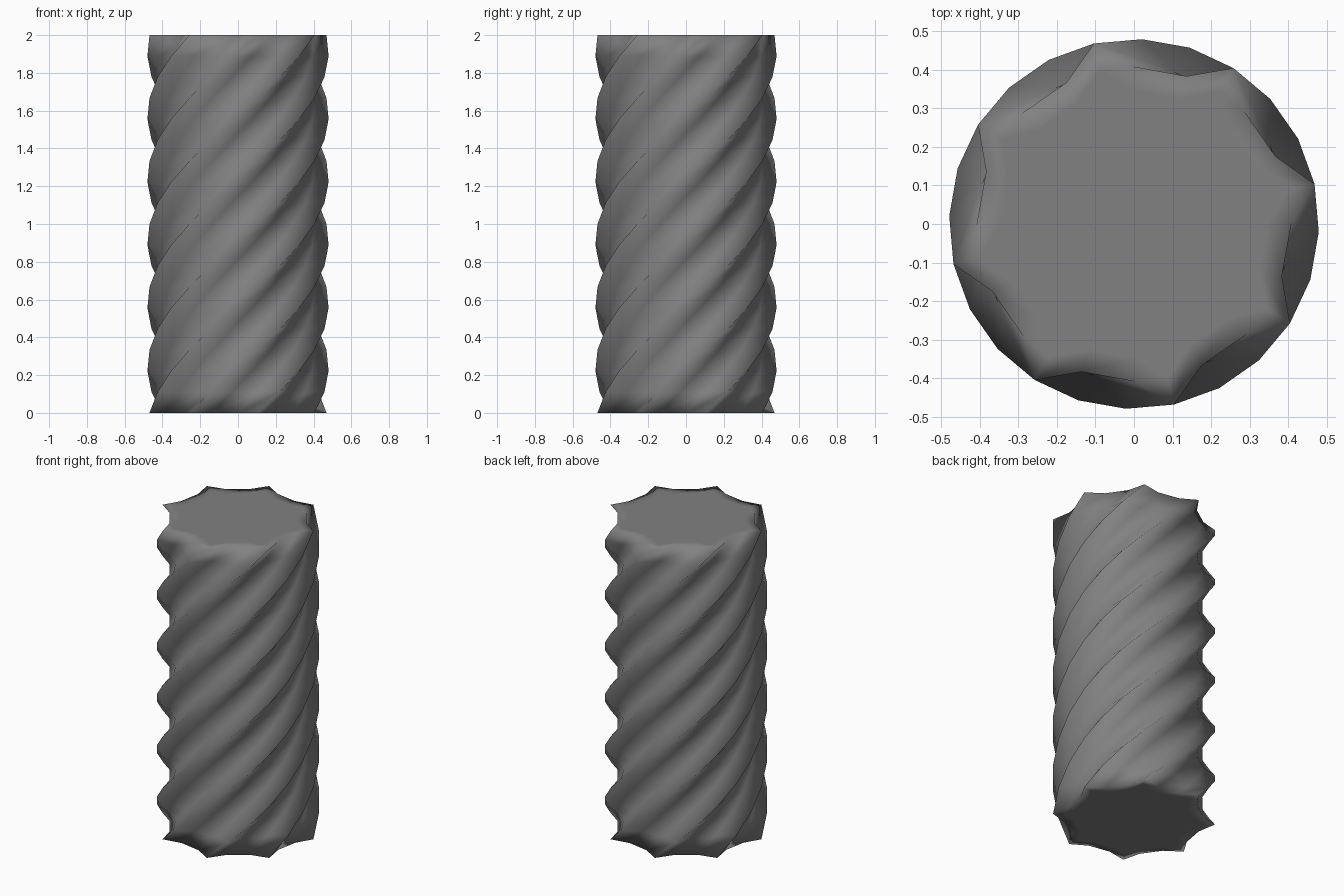
import bpy, bmesh
from math import radians, cos, sin

if "Cube" in bpy.data.objects:
    bpy.data.objects.remove(bpy.data.objects["Cube"])

LOBES, RINGS, HEIGHT = 8, 18, 2.0
TWIST = 270.0      # degrees over the full height
TOP_ANGLE = 12.5   # direction of one ridge at the top
# one ridge of the cross-section: (angle, radius) for ridge and valley floor
TOOTH = [(0, 0.48), (13, 0.407), (33, 0.409)]


def section(bm, z, scale=1.0):
    start = TOP_ANGLE - TWIST * (1 - z / HEIGHT)
    ring = []
    for i in range(LOBES):
        for a, r in TOOTH:
            t = radians(start + i * 360 / LOBES + a)
            ring.append(bm.verts.new((scale * r * cos(t), scale * r * sin(t), z)))
    return ring


# twisted column: stacked rotating sections, with an inset ring softening each end
bm = bmesh.new()
rings = [section(bm, HEIGHT * k / RINGS) for k in range(RINGS + 1)]
rings = [section(bm, 0, 0.85)] + rings + [section(bm, HEIGHT, 0.85)]
n = len(rings[0])
for low, high in zip(rings, rings[1:]):
    for i in range(n):
        j = (i + 1) % n
        bm.faces.new((low[i], low[j], high[j], high[i]))

# flat end caps
bm.faces.new(rings[0][::-1])
bm.faces.new(rings[-1])
for f in bm.faces:
    f.smooth = True

mesh = bpy.data.meshes.new("twisted_column")
bm.to_mesh(mesh)
bm.free()
column = bpy.data.objects.new("twisted_column", mesh)
bpy.context.collection.objects.link(column)

# dark grey surface
grey = bpy.data.materials.new("dark_grey")
grey.diffuse_color = (0.22, 0.22, 0.22, 1)
grey.use_nodes = True
grey.node_tree.nodes["Principled BSDF"].inputs["Base Color"].default_value = grey.diffuse_color
mesh.materials.append(grey)
